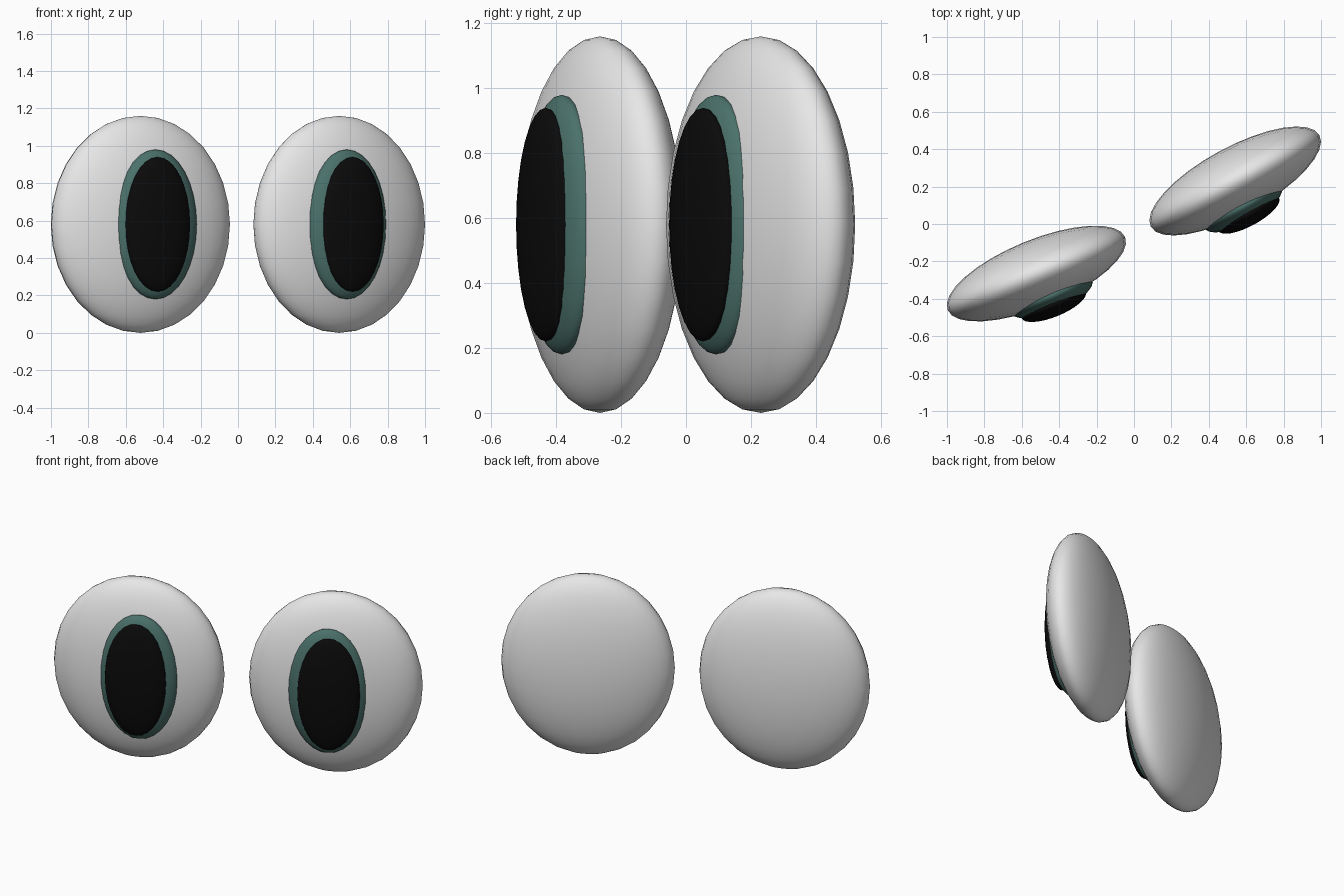
import bpy
from math import radians
from mathutils import Matrix, Vector

cube = bpy.data.objects.get("Cube")
if cube:
    bpy.data.objects.remove(cube, do_unlink=True)


def make_material(name, rgb):
    mat = bpy.data.materials.new(name)
    mat.use_nodes = True
    colour = (*rgb, 1.0)
    mat.diffuse_color = colour
    mat.node_tree.nodes["Principled BSDF"].inputs["Base Color"].default_value = colour
    return mat


white = make_material("eye white", (0.8, 0.8, 0.8))
teal = make_material("iris teal", (0.07, 0.165, 0.145))
black = make_material("pupil black", (0.003, 0.003, 0.003))


def ellipsoid(name, frame, offset, radii, mat):
    """Flattened sphere placed in the eye's own turned frame."""
    bpy.ops.mesh.primitive_uv_sphere_add(segments=32, ring_count=16, radius=1)
    obj = bpy.context.object
    obj.name = name
    obj.matrix_world = frame @ Matrix.Translation(offset) @ Matrix.Diagonal((*radii, 1))
    obj.data.materials.append(mat)
    bpy.ops.object.shade_smooth()
    return obj


def eye(side, centre, turn, inward):
    frame = Matrix.Translation(centre) @ Matrix.Rotation(radians(turn), 4, "Z")
    # Eyeball, then iris and pupil bulging from its front, set toward the middle
    ellipsoid(side + "_eyeball", frame, Vector((0, 0, 0)), (0.513, 0.18, 0.58), white)
    ellipsoid(side + "_iris", frame, Vector((0.03 * inward, -0.14, 0)), (0.236, 0.09, 0.4), teal)
    ellipsoid(side + "_pupil", frame, Vector((0.022 * inward, -0.19, 0)), (0.186, 0.063, 0.36), black)


eye("right", (-0.522, -0.265, 0.58), 22.3, 1)
eye("left", (0.541, 0.23, 0.58), 28.5, -1)
